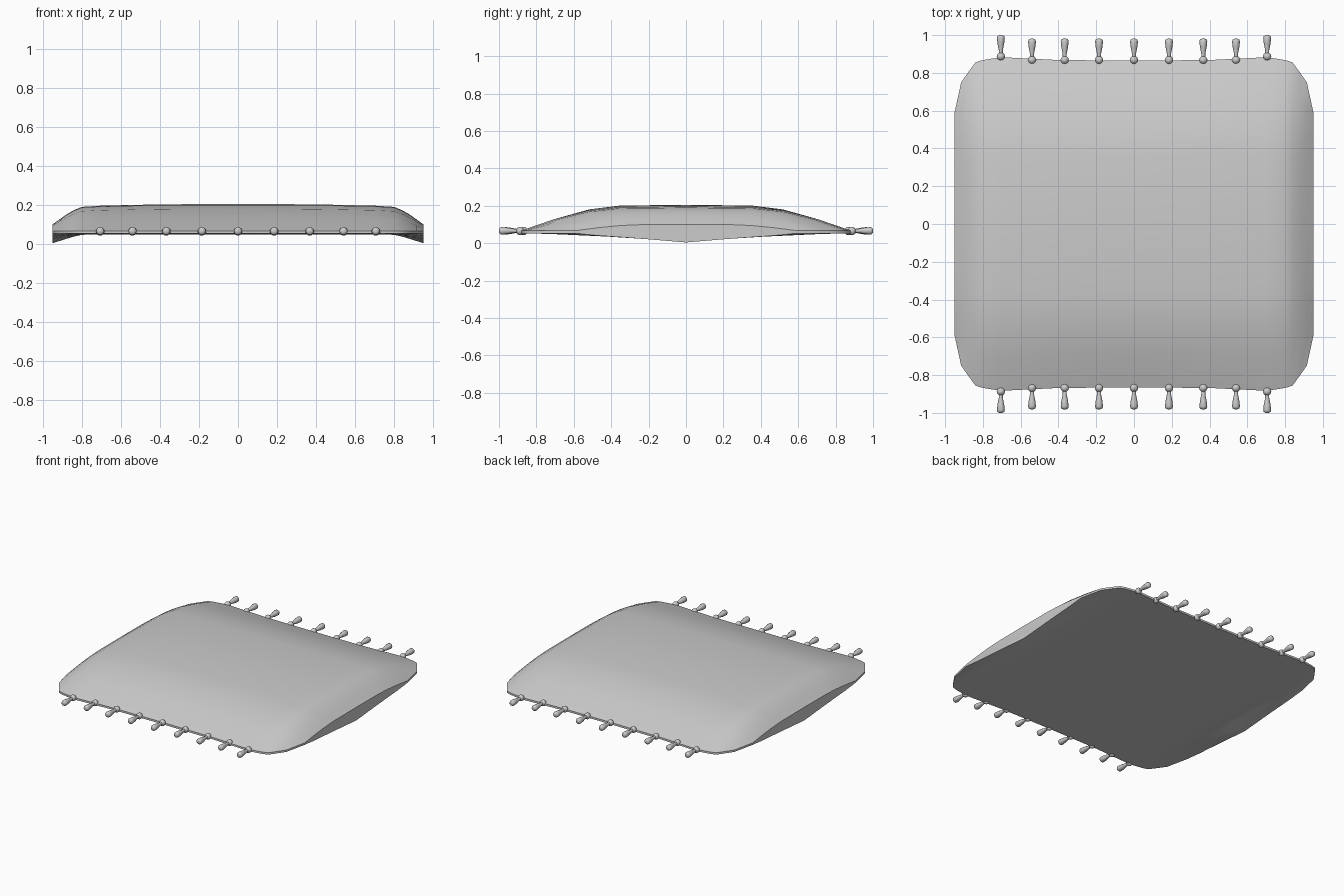
import bpy, bmesh, math
from mathutils import Vector

if "Cube" in bpy.data.objects:
    bpy.data.objects.remove(bpy.data.objects["Cube"])


def make_object(name, bm, angle):
    bmesh.ops.recalc_face_normals(bm, faces=bm.faces[:])
    me = bpy.data.meshes.new(name)
    bm.to_mesh(me)
    bm.free()
    ob = bpy.data.objects.new(name, me)
    bpy.context.collection.objects.link(ob)
    bpy.ops.object.select_all(action='DESELECT')
    ob.select_set(True)
    bpy.context.view_layer.objects.active = ob
    bpy.ops.object.shade_smooth_by_angle(angle=math.radians(angle))
    return ob


def loft(bm, rings):
    loops = [[bm.verts.new(p) for p in r] for r in rings]
    n = len(loops[0])
    for a, b in zip(loops, loops[1:]):
        for i in range(n):
            j = (i + 1) % n
            bm.faces.new((a[i], a[j], b[j], b[i]))
    bm.faces.new(loops[0])
    bm.faces.new(loops[-1])


# Cushion: lens-shaped sections (x, half depth, top z, bottom z)
half = [(0.0, .865, .205, .05), (.4, .868, .203, .05), (.705, .883, .196, .05),
        (.80, .868, .190, .047), (.84, .855, .173, .038), (.88, .80, .150, .026),
        (.915, .75, .125, .015), (.95, .59, .10, .004)]
sections = [(-x, y, t, b) for x, y, t, b in reversed(half[1:])] + half
top_shape = [(-1, 0), (-.8, .47), (-.6, .82), (-.41, .97), (0, 1),
             (.41, .97), (.6, .82), (.8, .47), (1, 0)]
bottom_shape = [(1, 0), (.8, .25), (.6, .42), (.4, .6), (0, 1),
                (-.4, .6), (-.6, .42), (-.8, .25), (-1, 0)]
rings = []
for x, y, t, b in sections:
    hi, lo = .067, .053
    rings.append([Vector((x, y * f, hi + (t - hi) * g)) for f, g in top_shape] +
                 [Vector((x, y * f, lo + (b - lo) * g)) for f, g in bottom_shape])
bm = bmesh.new()
loft(bm, rings)
make_object("cushion", bm, 40)

# Tassels: knot and flared tail along the front and back edges
tail = [(0, .010), (.035, .011), (.07, .018), (.098, .021), (.108, .018), (.113, .008)]
for side, label in ((-1, "front"), (1, "back")):
    for i in range(-4, 5):
        x = math.copysign((0, .185, .367, .54, .705)[abs(i)], i)
        y0 = .887 if abs(i) == 4 else .868
        bm = bmesh.new()
        knot = bmesh.ops.create_uvsphere(bm, u_segments=12, v_segments=8, radius=.022)
        bmesh.ops.translate(bm, verts=knot["verts"], vec=(x, side * y0, .065))
        loft(bm, [[Vector((x + r * math.cos(a), side * (y0 + d), .066 + r * math.sin(a)))
                   for a in (k * math.tau / 10 for k in range(10))] for d, r in tail])
        make_object(f"{label}_tassel_{i + 5}", bm, 50)
